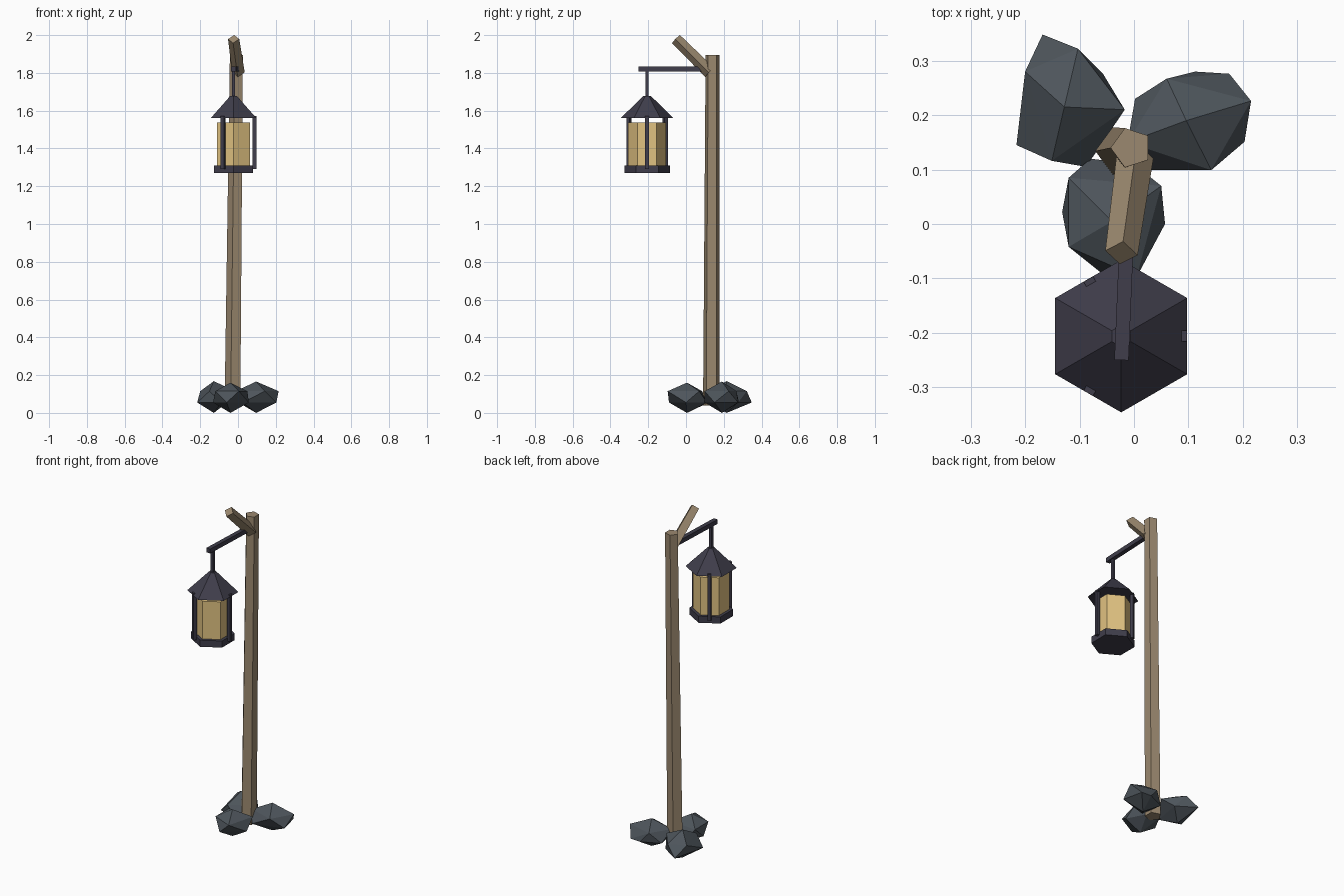
import bpy, bmesh, math
from mathutils import Vector, Matrix

if "Cube" in bpy.data.objects:
    bpy.data.objects.remove(bpy.data.objects["Cube"])


def material(name, rgb):
    m = bpy.data.materials.new(name)
    m.diffuse_color = (*rgb, 1)
    m.use_nodes = True
    m.node_tree.nodes["Principled BSDF"].inputs["Base Color"].default_value = m.diffuse_color
    return m


WOOD = material("wood", (0.33, 0.25, 0.16))
IRON = material("iron", (0.05, 0.047, 0.07))
STONE = material("stone", (0.075, 0.09, 0.105))
GLASS = material("lamp_glass", (0.75, 0.54, 0.22))


def finish(bm, name, mat):
    bmesh.ops.recalc_face_normals(bm, faces=bm.faces)
    me = bpy.data.meshes.new(name)
    bm.to_mesh(me)
    bm.free()
    me.materials.append(mat)
    ob = bpy.data.objects.new(name, me)
    bpy.context.collection.objects.link(ob)
    return ob


def ring_loft(name, mat, rings, sides, turn=0.0):
    """Join horizontal regular polygons given as (x, y, z, radius)."""
    bm = bmesh.new()
    loops = [[bm.verts.new((x + r * math.cos(turn + math.tau * i / sides),
                            y + r * math.sin(turn + math.tau * i / sides), z))
              for i in range(sides)] for x, y, z, r in rings]
    for a, b in zip(loops, loops[1:]):
        for i in range(sides):
            j = (i + 1) % sides
            bm.faces.new((a[i], a[j], b[j], b[i]))
    bm.faces.new(loops[0])
    bm.faces.new(loops[-1])
    return finish(bm, name, mat)


def beam(name, mat, start, end, r1, r2, turn):
    """Four-sided bar between two points."""
    a, b = Vector(start), Vector(end)
    d = b - a
    bm = bmesh.new()
    bmesh.ops.create_cone(bm, cap_ends=True, segments=4, radius1=r1, radius2=r2, depth=d.length)
    # Keep the section's sides level with the ground
    side = d.cross(Vector((0, 0, 1)))
    side = side.normalized() if side.length > 1e-5 else Vector((1, 0, 0))
    up = d.normalized().cross(side)
    frame = Matrix((side, up, d.normalized())).transposed().to_4x4()
    bmesh.ops.transform(bm, verts=bm.verts,
                        matrix=Matrix.Translation((a + b) / 2) @ frame @ Matrix.Rotation(turn, 4, 'Z'))
    return finish(bm, name, mat)


def rock(name, outline, top):
    """Faceted stone: zigzag waist outline with a top and bottom point."""
    bm = bmesh.new()
    for i, (x, y) in enumerate(outline):
        bm.verts.new((x, y, 0.115 if i % 2 else 0.055))
    bm.verts.new(top)
    bm.verts.new((top[0], top[1], 0.0))
    bmesh.ops.convex_hull(bm, input=bm.verts)
    return finish(bm, name, STONE)


# Wooden post and the short branch stub
ring_loft("post", WOOD, [(-0.025, 0.134, 0.04, 0.046), (-0.005, 0.14, 1.895, 0.038)], 5, math.pi / 5)
beam("branch", WOOD, (0.002, 0.125, 1.803), (-0.023, -0.053, 1.979), 0.034, 0.03, 0)

# Iron arm and hanging rod
LX, LY = -0.0235, -0.206
beam("arm", IRON, (-0.007, 0.13, 1.82), (-0.023, -0.25, 1.82), 0.0185, 0.0185, math.pi / 4)
beam("hanging_rod", IRON, (LX, LY, 1.66), (LX, LY, 1.82), 0.012, 0.012, math.pi / 4)

# Lantern: roof, glass and base
HEX = math.pi / 6
ring_loft("lantern_roof", IRON, [(LX, LY, 1.56, 0.14), (LX, LY, 1.678, 0.02)], 6, HEX)
ring_loft("lantern_glass", GLASS, [(LX, LY, 1.29, 0.1), (LX, LY, 1.537, 0.1)], 6, HEX)
ring_loft("lantern_base", IRON, [(LX, LY, 1.27, 0.12), (LX, LY, 1.31, 0.12)], 6, HEX)

# Three upright bars around the glass
for i in range(3):
    a = math.tau * i / 3
    x, y = LX + 0.111 * math.cos(a), LY + 0.111 * math.sin(a)
    ring_loft(f"lantern_bar_{i + 1}", IRON, [(x, y, 1.29, 0.0141), (x, y, 1.572, 0.0141)], 4, a + math.pi / 4)

# Stones around the foot
rock("rock_back_left", [(-0.168, 0.348), (-0.103, 0.322), (-0.057, 0.276), (-0.017, 0.21), (-0.088, 0.105),
                        (-0.151, 0.116), (-0.216, 0.145), (-0.2, 0.28)], (-0.128, 0.215, 0.168))
rock("rock_right", [(0.175, 0.276), (0.215, 0.226), (0.203, 0.151), (0.142, 0.099), (0.024, 0.099),
                    (-0.012, 0.15), (0.002, 0.23), (0.06, 0.267), (0.112, 0.28)], (0.096, 0.19, 0.166))
rock("rock_front", [(-0.08, 0.12), (-0.12, 0.085), (-0.132, 0.022), (-0.12, -0.042), (-0.06, -0.09),
                    (0.005, -0.097), (0.057, 0.0), (0.05, 0.07), (0.0, 0.11)], (-0.04, 0.005, 0.16))
